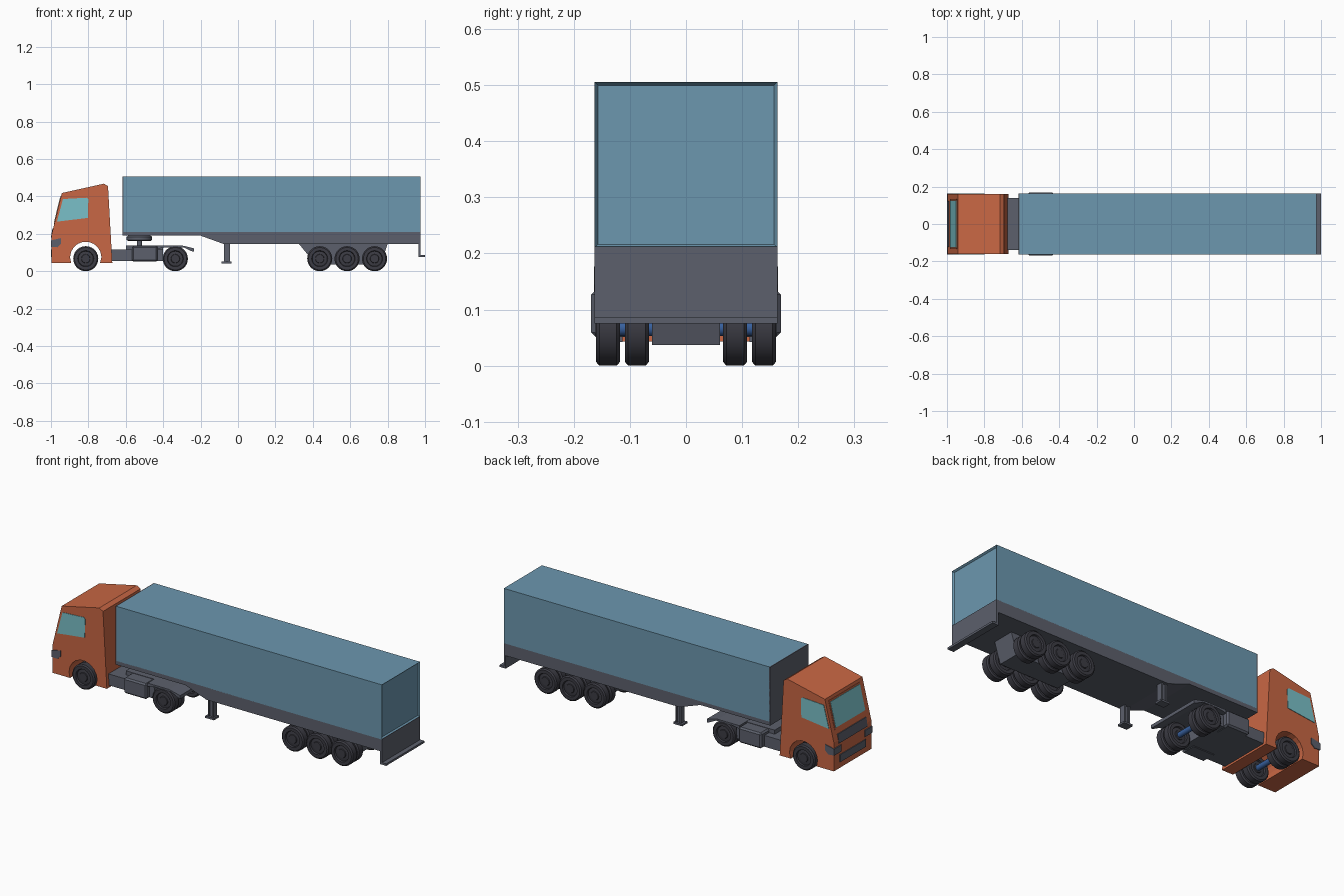
import bpy, bmesh, math

if "Cube" in bpy.data.objects:
    bpy.data.objects.remove(bpy.data.objects["Cube"])

def mat(name, r, g, b):
    m = bpy.data.materials.new(name)
    m.diffuse_color = (r, g, b, 1)
    m.use_nodes = True
    m.node_tree.nodes["Principled BSDF"].inputs["Base Color"].default_value = m.diffuse_color
    return m

ORANGE = mat("orange_paint", .58, .135, .058)
BLUE = mat("trailer_blue", .15, .31, .43)
GREY = mat("chassis_grey", .107, .117, .15)
TYRE = mat("tyre_dark", .045, .045, .058)
GLASS = mat("glass_teal", .195, .53, .58)
AXLE = mat("axle_blue", .04, .12, .35)

def finish(name, bm, m, smooth=False):
    bmesh.ops.recalc_face_normals(bm, faces=bm.faces[:])
    me = bpy.data.meshes.new(name)
    bm.to_mesh(me)
    bm.free()
    me.materials.append(m)
    ob = bpy.data.objects.new(name, me)
    bpy.context.collection.objects.link(ob)
    if smooth:
        bpy.context.view_layer.objects.active = ob
        ob.select_set(True)
        bpy.ops.object.shade_smooth_by_angle(angle=math.radians(30))
        ob.select_set(False)
    return ob

def prism(name, pts, y0, y1, m):
    """Side profile of (x, z) points extruded along y."""
    bm = bmesh.new()
    f = bm.faces.new([bm.verts.new((x, y0, z)) for x, z in pts])
    r = bmesh.ops.extrude_face_region(bm, geom=[f])
    bmesh.ops.translate(bm, vec=(0, y1 - y0, 0),
                        verts=[v for v in r["geom"] if isinstance(v, bmesh.types.BMVert)])
    return finish(name, bm, m)

def box(name, x0, x1, y0, y1, z0, z1, m):
    return prism(name, [(x0, z0), (x1, z0), (x1, z1), (x0, z1)], y0, y1, m)

def lathe(name, prof, c, m, axis="Y", n=36):
    """Closed (radius, offset) section turned around an axis through c."""
    bm = bmesh.new()
    rings = []
    for i in range(n):
        a = 2 * math.pi * i / n
        ring = []
        for r, h in prof:
            u, v = r * math.cos(a), r * math.sin(a)
            p = (u, h, v) if axis == "Y" else (u, v, h)
            ring.append(bm.verts.new([p[k] + c[k] for k in range(3)]))
        rings.append(ring)
    for i in range(n):
        a, b = rings[i], rings[(i + 1) % n]
        for j in range(len(prof) - 1):
            bm.faces.new((a[j], a[j + 1], b[j + 1], b[j]))
    for j in (0, -1):
        bm.faces.new([r[j] for r in rings])
    return finish(name, bm, m, True)

# Cab shell with an arch over the front wheels
WX = -.814
arch = [(WX + .084 * math.cos(math.radians(a)), .074 + .084 * math.sin(math.radians(a)))
        for a in range(-20, 201, 20)]
arch[0], arch[-1] = (-.738, .043), (-.892, .043)
prism("cab", [(-.996, .043), (-.996, .197), (-.942, .418), (-.717, .468), (-.695, .455),
              (-.672, .043)] + arch, -.16, .16, ORANGE)

def front_x(z):
    return -.996 + max(0, z - .197) * .054 / .221

def front_plate(name, z0, z1, w, t, m):
    prism(name, [(front_x(z0) - t, z0), (front_x(z1) - t, z1),
                 (front_x(z1) + .003, z1), (front_x(z0) + .003, z0)], -w, w, m)

# Windscreen and grilles on the cab front
front_plate("windscreen_frame", .252, .402, .134, .002, ORANGE)
front_plate("windscreen", .262, .394, .126, .004, GLASS)
front_plate("upper_grille", .18, .228, .122, .004, GREY)
front_plate("lower_grille", .075, .115, .11, .004, GREY)

for s, side in ((-1, "right"), (1, "left")):
    # Side window and wrap-around lamp
    prism("side_window_" + side, [(-.968, .265), (-.936, .386), (-.81, .393), (-.80, .386),
                                  (-.803, .285)], s * .155, s * .1625, GLASS)
    prism("corner_lamp_" + side, [(-1, .13), (-1, .165), (-.947, .177), (-.947, .145),
                                  (-.965, .128)], s * .10, s * .164, GREY)
    # Side tank
    tank = box("side_tank_" + side, -.567, -.43, s * .08, s * .169, .051, .135, GREY)
    bev = tank.modifiers.new("bevel", "BEVEL")
    bev.width, bev.segments = .008, 1
    # Landing leg: two posts, inner plate and foot
    y = s * .135
    for k, x in enumerate((-.071, -.046)):
        box(f"landing_post_{side}_{k}", x - .004, x + .004, y - .016, y + .016, .05, .15, GREY)
    box("landing_web_" + side, -.068, -.049, y - .009, y + .009, .05, .15, GREY)
    box("landing_foot_" + side, -.087, -.034, y - .022, y + .022, .042, .052, GREY)

# Tractor chassis and rear mudguard
box("tractor_chassis", -.69, -.40, -.14, .14, .054, .115, GREY)
box("tractor_frame", -.60, -.40, -.10, .10, .10, .137, GREY)
prism("rear_mudguard", [(-.43, .12), (-.43, .138), (-.30, .138), (-.235, .122), (-.235, .104),
                        (-.25, .108), (-.29, .128), (-.385, .128)], -.158, .158, GREY)

# Coupling plate under the trailer nose
lathe("coupling_plate", [(.06, .162), (.068, .167), (.068, .184), (.06, .19)], (-.527, 0, 0), GREY, "Z")
lathe("coupling_post", [(.014, .13), (.014, .17)], (-.527, 0, 0), GREY, "Z", 20)

# Trailer box with a recessed rear door
W = .163
bm = bmesh.new()
bmesh.ops.create_cube(bm, size=1)
for v in bm.verts:
    v.co = (-.612 if v.co.x < 0 else .975, v.co.y * 2 * W, .21 if v.co.z < 0 else .506)
bm.normal_update()
rear = [f for f in bm.faces if f.normal.x > .9]
bmesh.ops.inset_region(bm, faces=rear, thickness=.009)
bmesh.ops.translate(bm, verts=rear[0].verts[:], vec=(-.01, 0, 0))
finish("trailer_box", bm, BLUE)
box("trailer_front_wall", -.617, -.611, -W, W, .19, .506, GREY)

# Trailer frame, rear panel and bumper
prism("trailer_frame", [(-.615, .212), (-.615, .19), (-.20, .19), (-.075, .145), (.975, .145),
                        (.975, .212)], -W, W, GREY)
box("rear_panel", .964, .975, -W, W, .076, .15, GREY)
box("rear_bumper", .964, 1.0, -W, W, .075, .086, GREY)

# Bogie housing between the trailer wheels
prism("bogie", [(.325, .147), (.415, .037), (.765, .037), (.80, .147)], -.061, .061, GREY)

# Twin wheels and axles
R, H = .067, .0215
tyre = [(.022, -H + .002), (.024, -H + .006), (.040, -H + .008), (.043, -H), (.060, -H), (R, -H + .006),
        (R, H - .006), (.060, H), (.043, H), (.040, H - .008), (.024, H - .006), (.022, H - .002)]
for i, x in enumerate((WX, -.335, .437, .583, .73)):
    lathe(f"axle_{i}", [(.014, -.15), (.014, .15)], (x, 0, R), AXLE, "Y", 20)
    for s in (-1, 1):
        for k, y in enumerate((.0875, .139)):
            lathe(f"wheel_{i}_{'left' if s > 0 else 'right'}_{k}", tyre, (x, s * y, R), TYRE)
